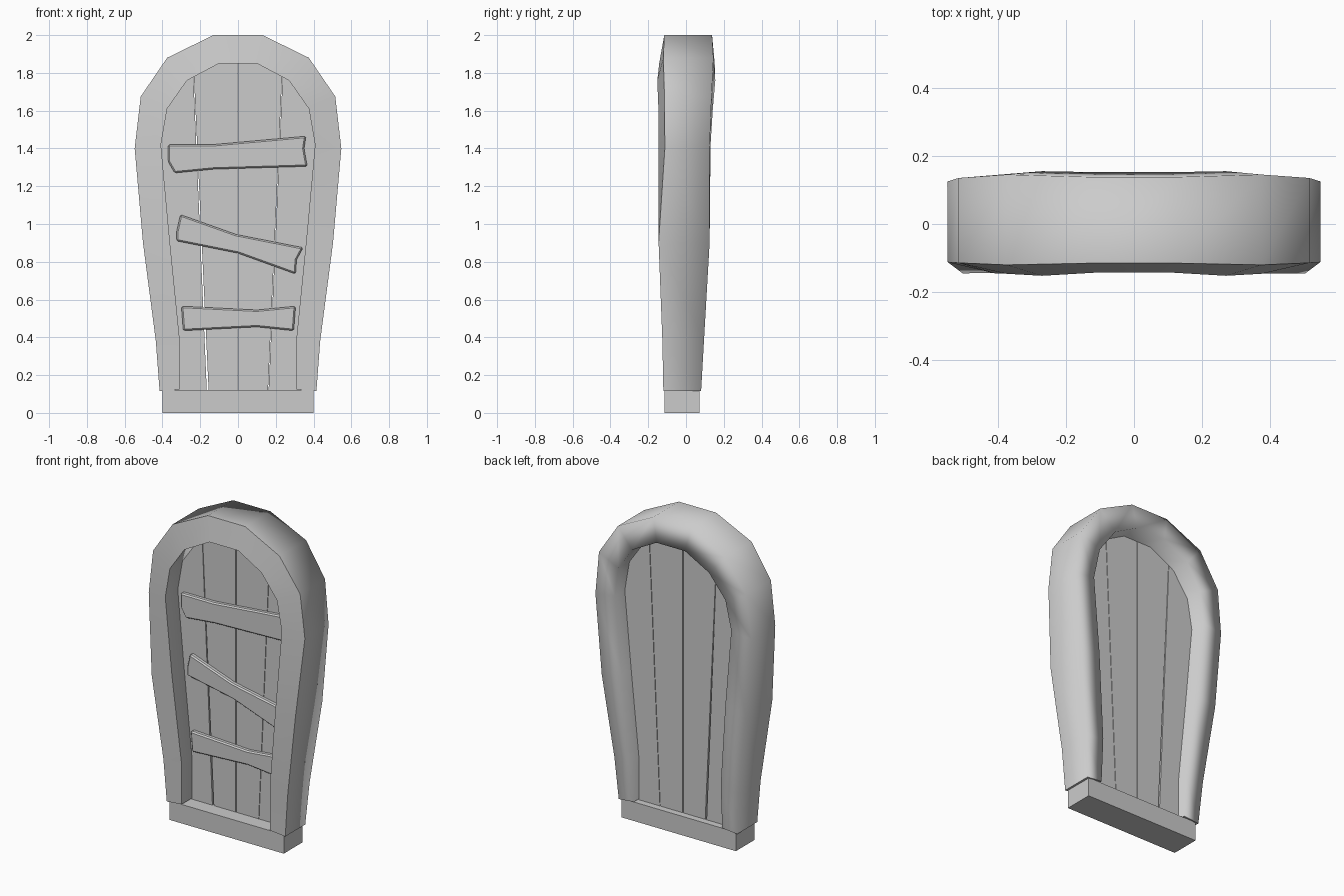
import bpy, bmesh

if "Cube" in bpy.data.objects:
    bpy.data.objects.remove(bpy.data.objects["Cube"])


def make_object(name, bm):
    bmesh.ops.recalc_face_normals(bm, faces=bm.faces[:])
    mesh = bpy.data.meshes.new(name)
    bm.to_mesh(mesh)
    bm.free()
    obj = bpy.data.objects.new(name, mesh)
    bpy.context.collection.objects.link(obj)
    return obj


def slab(name, outline, y0, y1, bevel=0.0):
    """Extrude an (x, z) outline from y0 to y1."""
    bm = bmesh.new()
    face = bm.faces.new([bm.verts.new((x, y0, z)) for x, z in outline])
    ext = bmesh.ops.extrude_face_region(bm, geom=[face])["geom"]
    moved = [g for g in ext if isinstance(g, bmesh.types.BMVert)]
    bmesh.ops.translate(bm, verts=moved, vec=(0, y1 - y0, 0))
    obj = make_object(name, bm)
    if bevel:
        mod = obj.modifiers.new("edge_wear", "BEVEL")
        mod.width = bevel
        mod.segments = 1
    return obj


# Arched frame: stations of outer x,z, inner x,z, then y of
# front outer, front inner, back inner, back outer
half = [
    (.415, .115, .31, .125, -.12, -.12, .08, .08),
    (.435, .38, .31, .40, -.125, -.125, .095, .095),
    (.503, .90, .363, .93, -.145, -.142, .125, .125),
    (.547, 1.40, .408, 1.42, -.112, -.145, .13, .125),
    (.515, 1.675, .375, 1.61, -.114, -.146, .142, .135),
    (.375, 1.88, .27, 1.76, -.12, -.152, .155, .145),
    (.13, 2.0, .10, 1.85, -.115, -.142, .152, .138),
]
stations = [(1, s) for s in half] + [(-1, s) for s in reversed(half)]
bm = bmesh.new()
rings = []
for side, (ox, oz, ix, iz, fo, fi, bi, bo) in stations:
    corners = ((ox, fo, oz), (ix, fi, iz), (ix, bi, iz), (ox, bo, oz))
    rings.append([bm.verts.new((side * x, y, z)) for x, y, z in corners])
for a, b in zip(rings, rings[1:]):
    for i in range(4):
        j = (i + 1) % 4
        bm.faces.new((a[i], a[j], b[j], b[i])).smooth = True
    # crisp front rims, soft back rims
    for i in (0, 1):
        bm.edges.get((a[i], b[i])).smooth = False
for ring in (rings[0], rings[-1]):
    cap = bm.faces.new(ring)
    for e in cap.edges:
        e.smooth = False
make_object("arch_frame", bm)

# Sill block
slab("sill", [(-.4, 0), (.4, 0), (.4, .12), (-.4, .12)], -.113, .072)

# Door planks, separated by thin seams that fan outward
for side, label, gap in ((1, "right", .003), (-1, "left", .010)):
    inner = [(.002, .11), (.16 - gap / 2, .11), (.235, 1.82), (.11, 1.88), (.002, 1.88)]
    outer = [(.16 + gap / 2, .11), (.33, .11), (.33, .40), (.385, .93), (.43, 1.42),
             (.40, 1.63), (.29, 1.79), (.238, 1.82)]
    slab("inner_plank_" + label, [(side * x, z) for x, z in inner], -.02, .03)
    slab("outer_plank_" + label, [(side * x, z) for x, z in outer], -.02, .03)

# Crooked cross boards nailed to the front
boards = {
    "upper_board": [(-.37, 1.42), (-.14, 1.42), (.36, 1.465), (.35, 1.40),
                    (.367, 1.305), (-.13, 1.29), (-.335, 1.27), (-.37, 1.33)],
    "middle_board": [(-.305, 1.05), (-.01, .945), (.345, .875), (.31, .81),
                     (.305, .735), (0, .845), (-.325, .91), (-.325, .96)],
    "lower_board": [(-.30, .565), (.10, .545), (.305, .565), (.295, .435),
                    (.10, .455), (-.29, .435)],
}
for name, outline in boards.items():
    slab(name, outline, -.05, -.015, bevel=.008)
